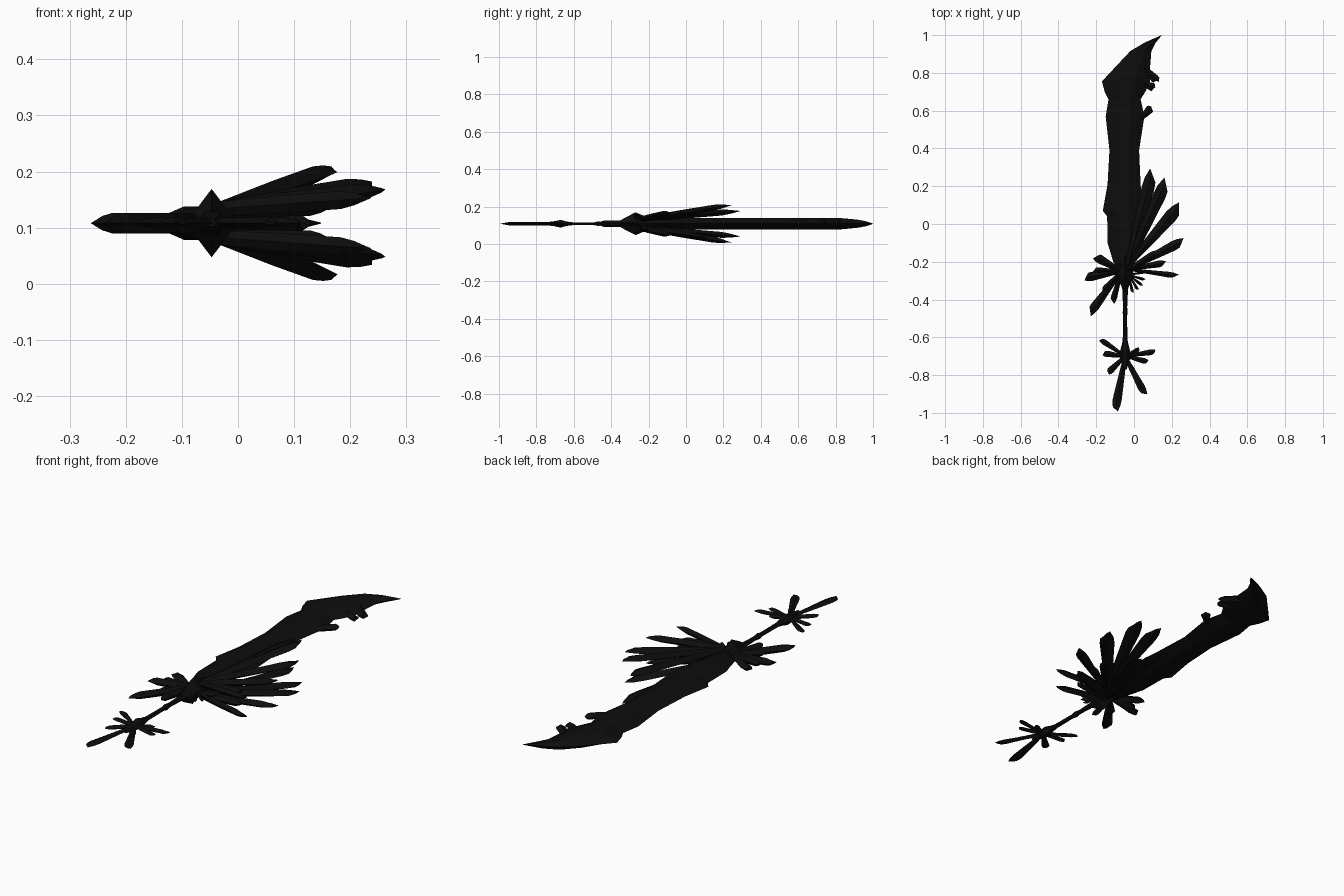
import bpy, bmesh, math
from mathutils import Vector

if "Cube" in bpy.data.objects:
    bpy.data.objects.remove(bpy.data.objects["Cube"], do_unlink=True)

MID = 0.108   # height of the sword's flat plane
CX = -0.047   # grip axis

black = bpy.data.materials.new("charcoal_black")
black.use_nodes = True
black.diffuse_color = (0.004, 0.004, 0.004, 1)
bsdf = black.node_tree.nodes["Principled BSDF"]
bsdf.inputs["Base Color"].default_value = (0.004, 0.004, 0.004, 1)
bsdf.inputs["Roughness"].default_value = 0.8


def loft(name, rings):
    """Skin a list of equal-length rings, closing both ends."""
    bm = bmesh.new()
    loops = [[bm.verts.new(p) for p in ring] for ring in rings]
    n = len(rings[0])
    for a, b in zip(loops, loops[1:]):
        for i in range(n):
            j = (i + 1) % n
            bm.faces.new((a[i], a[j], b[j], b[i]))
    bm.faces.new(loops[0])
    bm.faces.new(loops[-1])
    bmesh.ops.remove_doubles(bm, verts=bm.verts, dist=0.0001)
    bmesh.ops.recalc_face_normals(bm, faces=bm.faces)
    mesh = bpy.data.meshes.new(name)
    bm.to_mesh(mesh)
    bm.free()
    mesh.materials.append(black)
    ob = bpy.data.objects.new(name, mesh)
    bpy.context.collection.objects.link(ob)
    return ob


def shard(name, root, tip, width, thick, blunt=0.6, skew=0.1):
    """Leaf-like spike with a diamond section and a slanted end."""
    root, tip = Vector(root), Vector(tip)
    axis = tip - root
    side = Vector((axis.y, -axis.x, 0)).normalized() * width
    up = Vector((0, 0, thick))
    rings = []
    for t, w, h, k in ((0, .4, .8, 0), (.45, .75, 1, 0), (.8, 1, 1, 0),
                       (.9, .9, .7, .3), (1, blunt, .25, 1)):
        c = root + axis * t
        slant = axis * skew * k
        rings.append([c - side * w, c + up * h - slant * .5,
                      c + side * w - slant, c - up * h - slant * .5])
    return loft(name, rings)


def turned(name, profile, sides=6):
    """Faceted rod along y from (y, x radius, z radius)."""
    angles = [math.tau * i / sides for i in range(sides)]
    return loft(name, [[(CX + rx * math.cos(a), y, MID + rz * math.sin(a))
                        for a in angles] for y, rx, rz in profile])


# Blade: y, left edge, right edge, half thickness
sections = [
    (-.27, -.07, -.03, .02), (-.2, -.11, 0, .028), (-.1, -.14, .03, .03),
    (.04, -.142, .045, .03), (.07, -.165, .045, .03), (.21, -.14, .035, .03),
    (.39, -.13, .027, .03), (.57, -.15, .055, .03), (.66, -.135, .035, .03),
    (.7, -.155, .06, .03), (.755, -.17, .085, .03), (.83, -.1, .085, .03),
    (.915, -.02, .092, .022), (.96, .055, .115, .014), (1, .147, .148, .001)]
rings = []
for y, l, r, h in sections:
    a, b = l + (r - l) * .33, l + (r - l) * .67
    rings.append([(l, y, MID), (a, y, MID + h), (b, y, MID + h),
                  (r, y, MID), (b, y, MID - h), (a, y, MID - h)])
loft("blade", rings)

# Barbs on the cutting edge
for i, (ry, tx, ty) in enumerate([(.85, .13, .75), (.75, .112, .72), (.55, .095, .62)]):
    shard(f"blade_barb_{i}", (.03, ry, MID), (tx, ty, MID), .022, .016, .1)

# Guard core, grip and pommel core
turned("guard_core", [(-.36, .01, .012), (-.33, .02, .03), (-.27, .046, .061),
                      (-.22, .035, .04), (-.17, .02, .03)], 4)
turned("grip", [(-.7, .013, .008), (-.62, .013, .009), (-.49, .01, .009),
                (-.47, .013, .014), (-.44, .011, .009), (-.33, .016, .012)])
turned("pommel_core", [(-.77, .008, .008), (-.71, .028, .014), (-.67, .026, .024),
                       (-.64, .018, .014), (-.6, .01, .008)])

# Wing feathers, in a matching upper and lower fan
fan = [(.10, .29, .068, .034), (.175, .24, .1, .034), (.25, .105, .072, .034),
       (.268, -.085, .06, .026), (.17, -.205, .03, .018), (.237, -.275, .045, .015),
       (.13, -.15, .045, .022)]
for layer, s in (("upper", 1), ("lower", -1)):
    for i, (x, y, z, w) in enumerate(fan):
        shard(f"{layer}_feather_{i}", (CX + .015, -.24 + .02 * (y > 0), MID + s * .026),
              (x, y, MID + s * z), w, .016, .45, .08)

# Flat feathers on the back of the guard
back = [(-.265, -.285, .024), (-.24, -.48, .024), (-.115, -.42, .017),
        (-.21, -.17, .024), (-.22, -.245, .017), (-.17, -.36, .016)]
for i, (x, y, w) in enumerate(back):
    shard(f"back_feather_{i}", (CX - .02, -.25, MID), (x, y, MID), w, .018)

# Small thorns around the front of the guard
for i, deg in enumerate((-75, -55, -35, -15, 10)):
    a = math.radians(deg)
    shard(f"guard_thorn_{i}", (CX + .02, -.27, MID),
          (CX + .015 + .095 * math.cos(a), -.27 + .1 * math.sin(a), MID), .008, .01, .4)

# Pommel spikes
spikes = [(-.18, -.61, .015), (-.165, -.685, .017), (-.14, -.79, .018),
          (-.1, -.99, .024), (.06, -.905, .02), (.115, -.675, .015),
          (.075, -.73, .015), (0, -.79, .015), (.03, -.66, .012)]
for i, (x, y, w) in enumerate(spikes):
    shard(f"pommel_spike_{i}", (CX, -.7, MID), (x, y, MID), w, .01, .6, .06)
